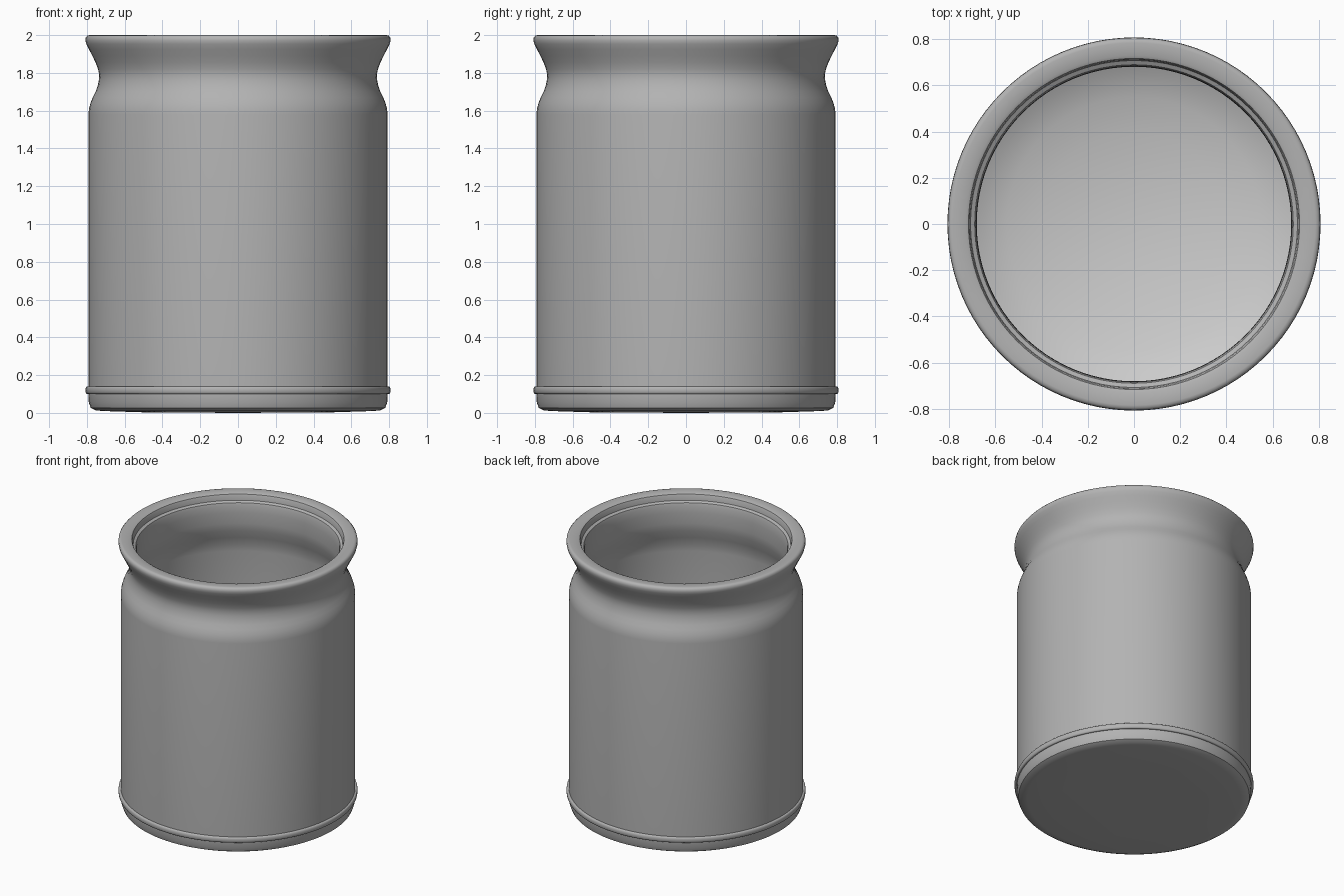
import bpy, bmesh, math

if "Cube" in bpy.data.objects:
    bpy.data.objects.remove(bpy.data.objects["Cube"])


def material(name, value):
    mat = bpy.data.materials.new(name)
    mat.diffuse_color = (value, value, value, 1)
    mat.use_nodes = True
    mat.node_tree.nodes["Principled BSDF"].inputs["Base Color"].default_value = mat.diffuse_color
    return mat


def revolve(name, profile, mat, segments=96):
    """Spin an (r, z) profile around the z axis; zero radius closes to a pole."""
    bm = bmesh.new()
    verts = [bm.verts.new((r, 0, z)) for r, z in profile]
    edges = [bm.edges.new(p) for p in zip(verts, verts[1:])]
    bmesh.ops.spin(bm, geom=verts + edges, axis=(0, 0, 1), cent=(0, 0, 0),
                   angle=2 * math.pi, steps=segments, use_duplicate=False)
    bmesh.ops.remove_doubles(bm, verts=bm.verts[:], dist=1e-5)
    bmesh.ops.recalc_face_normals(bm, faces=bm.faces[:])
    # An open bowl must face upwards
    bm.normal_update()
    if name == "inner_floor" and sum(f.normal.z for f in bm.faces) < 0:
        bmesh.ops.reverse_faces(bm, faces=bm.faces[:])
    mesh = bpy.data.meshes.new(name)
    bm.to_mesh(mesh)
    bm.free()
    mesh.materials.append(mat)
    obj = bpy.data.objects.new(name, mesh)
    bpy.context.collection.objects.link(obj)
    bpy.context.view_layer.objects.active = obj
    obj.select_set(True)
    bpy.ops.object.shade_smooth_by_angle(angle=math.radians(40))
    obj.select_set(False)
    return obj


# Slightly bowed base with a rounded edge
base = [(0, 0), (0.5, 0.003), (0.72, 0.01), (0.755, 0.014), (0.78, 0.027),
        (0.79, 0.055), (0.792, 0.10)]

# Raised bead around the foot
bead = [(0.80 + 0.008 * math.cos(a), 0.12 + 0.02 * math.sin(a))
        for a in (math.radians(-90 + 30 * i) for i in range(7))]

# Straight wall, shoulder, pinched neck and flared lip
outside = [(0.792, 0.14), (0.792, 1.58), (0.789, 1.61), (0.781, 1.64),
           (0.769, 1.67), (0.754, 1.70), (0.743, 1.73), (0.737, 1.76),
           (0.735, 1.79), (0.741, 1.82), (0.754, 1.855), (0.771, 1.89),
           (0.789, 1.925), (0.803, 1.953), (0.808, 1.972), (0.806, 1.988),
           (0.797, 1.998), (0.785, 2.0)]

# Lip top with a small step, then the hollow inside
inside = [(0.73, 1.998), (0.717, 1.992), (0.712, 1.98), (0.708, 1.95),
          (0.69, 1.94), (0.684, 1.92), (0.682, 1.87), (0.681, 1.79),
          (0.69, 1.73), (0.712, 1.67), (0.73, 1.61), (0.735, 1.56),
          (0.735, 0.20), (0.72, 0.15), (0.68, 0.10), (0.60, 0.06),
          (0.40, 0.045), (0, 0.04)]
revolve("jar", base + bead + outside + inside, material("dark_grey", 0.45))

# Paler, gently dished floor inside the jar
floor = [(0, 0.05), (0.2, 0.06), (0.4, 0.085), (0.55, 0.12),
         (0.65, 0.155), (0.734, 0.21)]
revolve("inner_floor", floor, material("pale_grey", 0.85))
